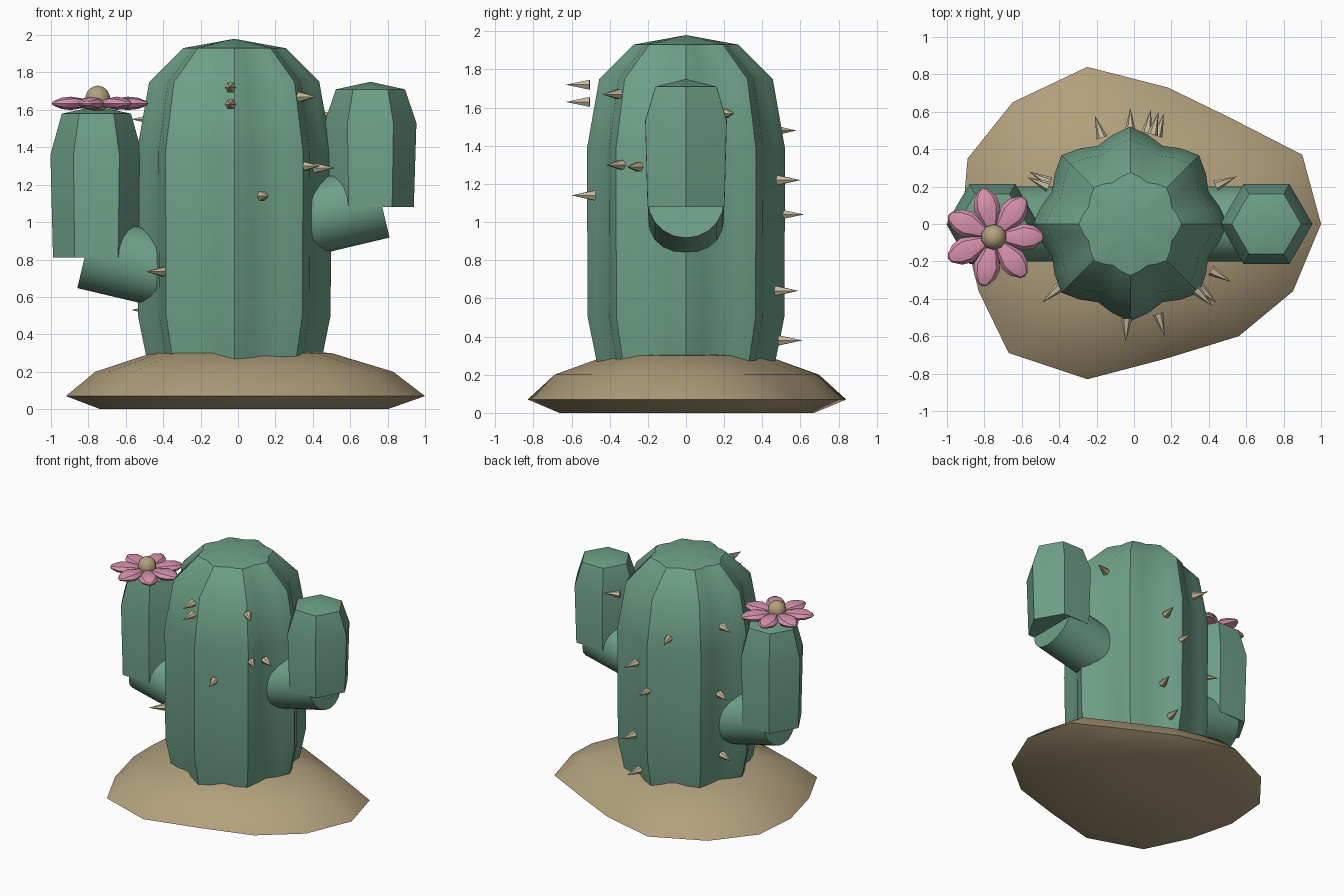
import bpy, bmesh, math
from mathutils import Vector, Matrix

if "Cube" in bpy.data.objects:
    bpy.data.objects.remove(bpy.data.objects["Cube"])


def material(name, rgb):
    m = bpy.data.materials.new(name)
    m.diffuse_color = (*rgb, 1)
    m.use_nodes = True
    m.node_tree.nodes["Principled BSDF"].inputs["Base Color"].default_value = m.diffuse_color
    return m


GREEN = material("cactus_green", (0.156, 0.352, 0.246))
SAND = material("sand", (0.445, 0.352, 0.205))
PINK = material("petal_pink", (0.679, 0.283, 0.413))
CREAM = material("spike_cream", (0.56, 0.49, 0.34))


def finish(bm, name, mat, angle=None):
    bmesh.ops.recalc_face_normals(bm, faces=bm.faces)
    me = bpy.data.meshes.new(name)
    bm.to_mesh(me)
    bm.free()
    me.materials.append(mat)
    ob = bpy.data.objects.new(name, me)
    bpy.context.collection.objects.link(ob)
    if angle:
        bpy.ops.object.select_all(action='DESELECT')
        ob.select_set(True)
        bpy.context.view_layer.objects.active = ob
        bpy.ops.object.shade_smooth_by_angle(angle=math.radians(angle))
    return ob


def loft(name, rings, mat, angle=None, apex=None):
    """Skin a stack of point rings, cap the start, close the end on an apex or a cap."""
    bm = bmesh.new()
    loops = [[bm.verts.new(p) for p in ring] for ring in rings]
    n = len(loops[0])
    for a, b in zip(loops, loops[1:]):
        for i in range(n):
            j = (i + 1) % n
            bm.faces.new((a[i], a[j], b[j], b[i]))
    bm.faces.new(loops[0][::-1])
    if apex:
        tip = bm.verts.new(apex)
        for i in range(n):
            bm.faces.new((loops[-1][i], loops[-1][(i + 1) % n], tip))
    else:
        bm.faces.new(loops[-1])
    return finish(bm, name, mat, angle)


def ribbed(cx, cy, z, r, ribs, depth, seg):
    """Ring whose radius swings between r at the ribs and r*(1-depth) in the grooves."""
    pts = []
    for i in range(seg):
        a = math.tau * i / seg
        q = r * (1 - depth * (1 - math.cos(ribs * a)) / 2)
        pts.append((cx + q * math.cos(a), cy + q * math.sin(a), z))
    return pts


# Sand mound: one irregular outline scaled through a few heights
outline = [(1.0, 0), (0.9, 0.37), (0.51, 0.57), (0.18, 0.73), (-0.25, 0.84),
           (-0.65, 0.65), (-0.89, 0.35), (-0.92, 0), (-0.83, -0.36), (-0.67, -0.69),
           (-0.25, -0.83), (0.17, -0.72), (0.56, -0.6), (0.85, -0.36)]
loft("sand_mound",
     [[(x * s, y * s, z) for x, y in outline]
      for s, z in ((0.8, 0), (1, 0.07), (0.83, 0.2), (0.5, 0.3))],
     SAND, 35, (0, 0, 0.33))

# Ribbed main trunk
CX = -0.02
trunk = [(0.18, 0.45), (0.5, 0.515), (1.38, 0.52), (1.75, 0.455), (1.93, 0.275)]
loft("trunk", [ribbed(CX, 0, z, r, 8, 0.13, 32) for z, r in trunk],
     GREEN, 35, (CX, 0, 1.98))

# Arms: slanted elbow plus upright ribbed part
for side, sx, cx, z0, z1, z2 in (("right", 1, 0.708, 1.08, 1.53, 1.71),
                                 ("left", -1, -0.757, 0.81, 1.36, 1.58)):
    loft(side + "_arm",
         [ribbed(cx, 0, z, r, 6, 0.13, 12)
          for z, r in ((z0, 0.232), (z1, 0.246), (z2, 0.185))],
         GREEN, 30, (cx, 0, z2 + 0.04))
    axis = Vector((0.97 * sx, 0, 0.23)).normalized()
    end = Vector((cx + 0.056 * sx, 0, z0 + 0.032))
    up = axis.cross(Vector((0, 1, 0)))
    rings = []
    for t in (-0.5, 0):
        rings.append([end + axis * t
                      + Vector((0, 0.2, 0)) * math.cos(math.tau * i / 20)
                      + up * 0.2 * math.sin(math.tau * i / 20) for i in range(20)])
    loft(side + "_elbow", rings, GREEN, 30)

# Flower: seven petals around a ball
FLOWER = Vector((-0.75, -0.07, 1.635))
stations = [(0.03, 0.02, 0.012), (0.09, 0.045, 0.026), (0.16, 0.072, 0.036),
            (0.215, 0.06, 0.03), (0.26, 0.025, 0.013)]
for k in range(7):
    turn = Matrix.Translation(FLOWER) @ Matrix.Rotation(math.tau * k / 7, 4, 'Z')
    rings = [[turn @ Vector((r, w * math.cos(math.tau * i / 8), h * math.sin(math.tau * i / 8)))
              for i in range(8)] for r, w, h in stations]
    loft("petal_%d" % (k + 1), rings, PINK, 30, turn @ Vector((0.27, 0, 0)))
bm = bmesh.new()
bmesh.ops.create_uvsphere(bm, u_segments=10, v_segments=7, radius=0.07,
                          matrix=Matrix.Translation(FLOWER + Vector((0, 0, 0.025))))
finish(bm, "flower_centre", SAND, 40)

# Spikes: small cones pointing outward, listed by tip position
tips = [(-0.045, -0.63, 1.72), (-0.045, -0.63, 1.63), (0.165, -0.6, 1.14),
        (0.42, -0.44, 1.67), (0.44, -0.42, 1.3), (0.52, -0.31, 1.29),
        (-0.49, -0.42, 0.735), (-0.21, 0.58, 1.48), (0.13, 0.6, 1.22),
        (-0.02, 0.62, 1.04), (0.16, 0.59, 0.64), (0.09, 0.61, 0.38),
        (0.55, 0.255, 1.57), (-0.57, 0.25, 1.55), (-0.56, 0.28, 1.02),
        (-0.57, 0.25, 0.53)]
for k, t in enumerate(tips):
    tip = Vector(t)
    out = Vector((tip.x - CX, tip.y, 0)).normalized()
    across = Vector((-out.y, out.x, 0))
    base = tip - out * 0.125
    ring = [base + across * 0.03 * math.cos(math.tau * i / 6)
            + Vector((0, 0, 0.03 * math.sin(math.tau * i / 6))) for i in range(6)]
    loft("spike_%d" % (k + 1), [ring], CREAM, None, tip)
